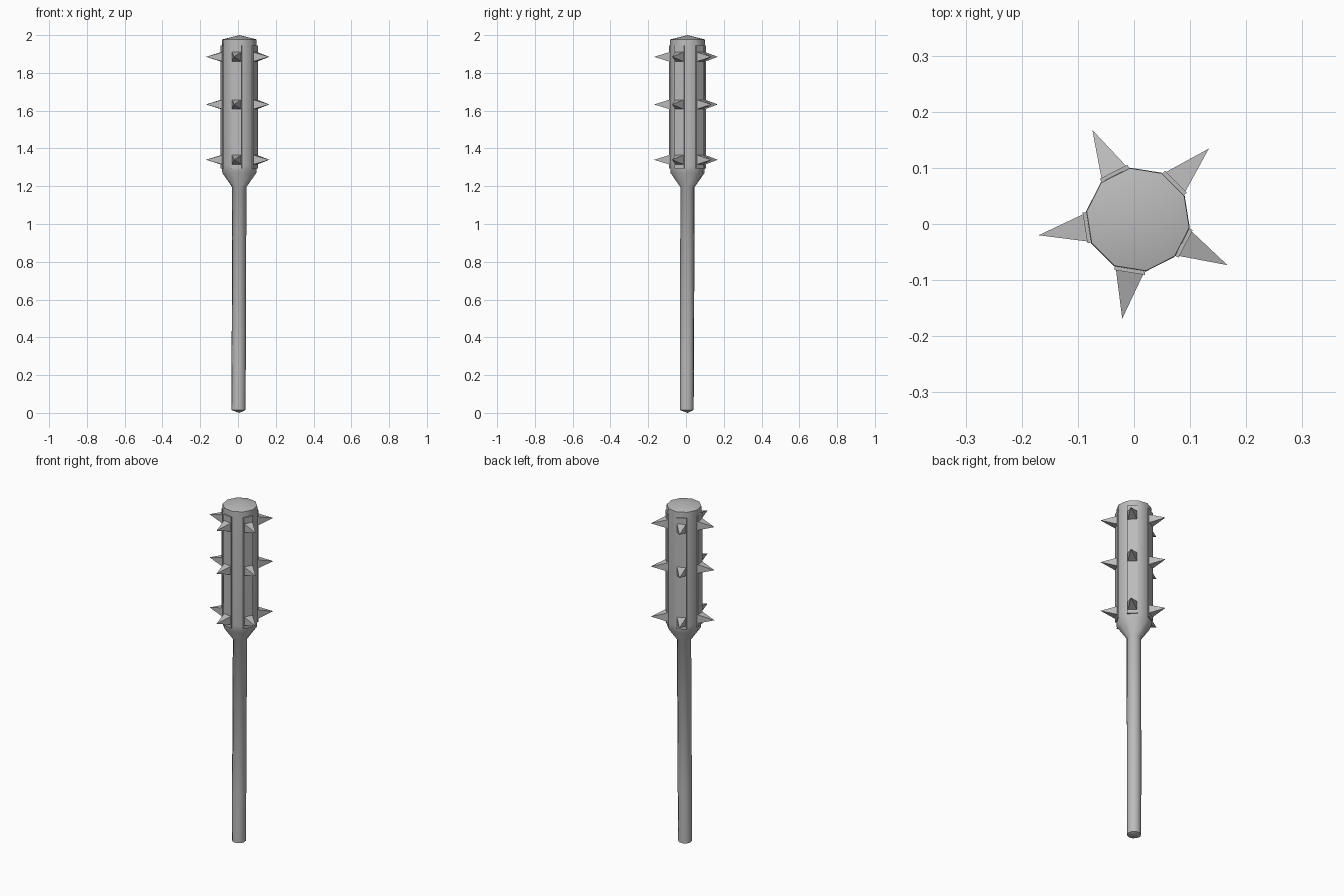
import bpy
import bmesh
from math import radians
from mathutils import Matrix, Vector

cube = bpy.data.objects.get("Cube")
if cube:
    bpy.data.objects.remove(cube, do_unlink=True)

CENTRE = Vector((0.007, 0.008, 0))
SIDES = 10
FIRST_SPIKE = 45          # heading of the first plate, degrees
PLATE_FACE = 0.0955       # distance of plate front from the axis

steel = bpy.data.materials.new("grey steel")
steel.use_nodes = True
grey = (0.5, 0.5, 0.5, 1)
steel.diffuse_color = grey
steel.node_tree.nodes["Principled BSDF"].inputs["Base Color"].default_value = grey


def make_object(name, bm):
    bmesh.ops.recalc_face_normals(bm, faces=bm.faces)
    mesh = bpy.data.meshes.new(name)
    bm.to_mesh(mesh)
    bm.free()
    mesh.materials.append(steel)
    obj = bpy.data.objects.new(name, mesh)
    bpy.context.collection.objects.link(obj)
    return obj


def heading(angle, z):
    """Frame on the club axis whose x points outward at the given angle."""
    return (Matrix.Translation(CENTRE + Vector((0, 0, z)))
            @ Matrix.Rotation(radians(angle), 4, "Z"))


# Shaft, flared neck and head as one lathed body: (radius, height, centre shift)
profile = [(0.037, 0.015, -0.004), (0.038, 0.3, -0.003), (0.038, 1.195, 0),
           (0.091, 1.27, 0), (0.0935, 1.31, 0), (0.0935, 1.94, 0), (0.0925, 1.977, 0)]
bm = bmesh.new()
rings = []
for radius, z, shift in profile:
    rings.append([bm.verts.new(heading(FIRST_SPIKE + 18 + i * 360 / SIDES, z)
                               @ Vector((radius, 0, 0)) + Vector((shift, shift, 0)))
                  for i in range(SIDES)])
for low, high in zip(rings, rings[1:]):
    for i in range(SIDES):
        j = (i + 1) % SIDES
        bm.faces.new((low[i], low[j], high[j], high[i]))
# Shallow pointed ends
for ring, z in ((rings[0], 0), (rings[-1], 2)):
    tip = bm.verts.new(CENTRE + Vector((0, 0, z)))
    for i in range(SIDES):
        bm.faces.new((ring[i], ring[(i + 1) % SIDES], tip))
body = make_object("club_body", bm)
bpy.context.view_layer.objects.active = body
body.select_set(True)
bpy.ops.object.shade_smooth_by_angle(angle=radians(40))
body.select_set(False)

for k in range(5):
    angle = FIRST_SPIKE + 72 * k

    # Long plate on every second side of the head
    bm = bmesh.new()
    bmesh.ops.create_cube(bm, size=1, matrix=heading(angle, 1.62)
                          @ Matrix.Translation((PLATE_FACE - 0.005, 0, 0))
                          @ Matrix.Diagonal((0.01, 0.055, 0.65, 1)))
    make_object(f"head_plate_{k + 1}", bm)

    # Three square spikes on each plate
    for n, z in enumerate((1.34, 1.633, 1.885)):
        frame = heading(angle, z)
        bm = bmesh.new()
        base = [bm.verts.new(frame @ Vector((PLATE_FACE - 0.002, 0.025 * a, 0.025 * b)))
                for a, b in ((-1, -1), (1, -1), (1, 1), (-1, 1))]
        tip = bm.verts.new(frame @ Vector((0.179, 0, 0)))
        bm.faces.new(base)
        for i in range(4):
            bm.faces.new((base[i], base[(i + 1) % 4], tip))
        make_object(f"spike_{k + 1}_{n + 1}", bm)
